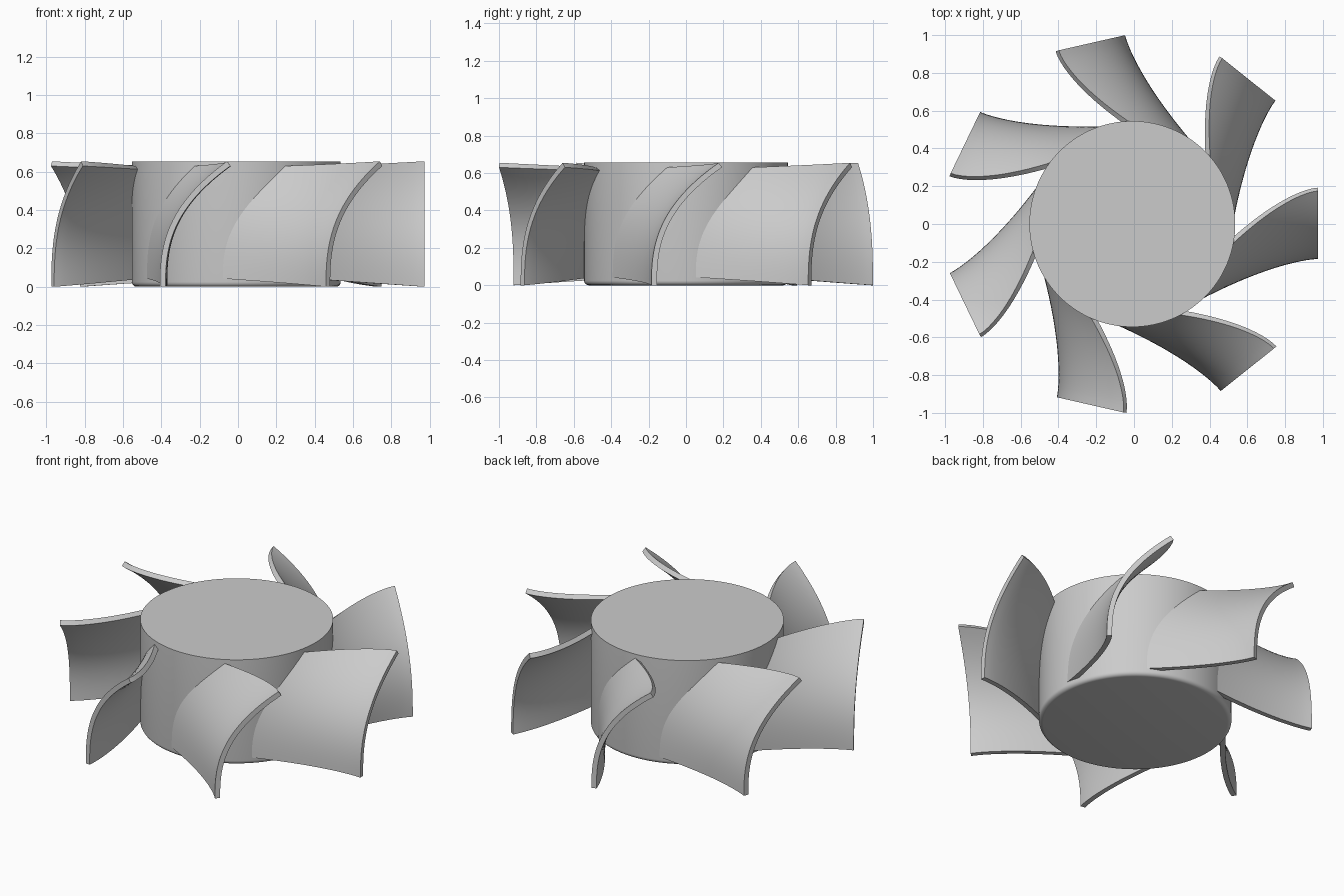
import bpy, bmesh, math

cube = bpy.data.objects.get("Cube")
if cube:
    bpy.data.objects.remove(cube, do_unlink=True)

BLADES = 7
HEIGHT = 0.655
TIP_X = 0.983        # flat outer end of a blade
ROOT_X = 0.28        # hidden inside the hub
THICK = 0.03
CENTRE_X = -0.009    # hub axis, so that the odd blade ring is centred

grey = bpy.data.materials.new("light_grey")
grey.use_nodes = True
colour = (0.6, 0.6, 0.6, 1)
grey.diffuse_color = colour
grey.node_tree.nodes["Principled BSDF"].inputs["Base Color"].default_value = colour


def finish(bm, name):
    """Turn a bmesh into a smooth shaded object with sharp edges kept."""
    bmesh.ops.recalc_face_normals(bm, faces=bm.faces)
    mesh = bpy.data.meshes.new(name)
    bm.to_mesh(mesh)
    bm.free()
    mesh.materials.append(grey)
    obj = bpy.data.objects.new(name, mesh)
    bpy.context.collection.objects.link(obj)
    bpy.ops.object.select_all(action='DESELECT')
    obj.select_set(True)
    bpy.context.view_layer.objects.active = obj
    bpy.ops.object.shade_smooth_by_angle(angle=math.radians(35))
    return obj


def blade_point(u, t):
    """Convex blade face: u runs from root to tip, t from bottom to top."""
    x = ROOT_X + (TIP_X - ROOT_X) * u
    d = TIP_X - x
    curl = t ** 2.6
    sweep = (0.44 + 0.48 * curl) * d ** 1.5
    y = -0.185 + 0.36 * curl - sweep
    low, high = 0.07 * d, HEIGHT - 0.055 * d
    return x, y, low + (high - low) * t


# Hub: solid drum with a rounded lower rim
bm = bmesh.new()
bmesh.ops.create_cone(bm, cap_ends=True, segments=128, radius1=0.545,
                      radius2=0.545, depth=HEIGHT)
bmesh.ops.translate(bm, verts=bm.verts, vec=(0, 0, HEIGHT / 2))
rim = [e for e in bm.edges if all(v.co.z < 0.01 for v in e.verts)]
bmesh.ops.bevel(bm, geom=rim, offset=0.025, segments=5, profile=0.5,
                affect='EDGES')
hub = finish(bm, "hub")
hub.location.x = CENTRE_X

# Blade: curled sheet, thickened on its hollow side
bm = bmesh.new()
NU, NT = 24, 28
rows = [[bm.verts.new(blade_point(i / NU, j / NT)) for j in range(NT + 1)]
        for i in range(NU + 1)]
for a, b in zip(rows, rows[1:]):
    for j in range(NT):
        bm.faces.new((a[j], b[j], b[j + 1], a[j + 1]))
bm.normal_update()
inner = {}
for v in list(bm.verts):
    inner[v] = bm.verts.new(v.co - v.normal * THICK)
for f in list(bm.faces):
    bm.faces.new([inner[v] for v in reversed(f.verts)])
for e in [e for e in bm.edges if e.is_boundary and e.verts[0] in inner]:
    p, q = e.verts
    bm.faces.new((p, q, inner[q], inner[p]))
first = finish(bm, "blade_1")

# Ring of blades
for k in range(BLADES):
    blade = first if k == 0 else first.copy()
    if k:
        blade.name = f"blade_{k + 1}"
        bpy.context.collection.objects.link(blade)
    blade.location.x = CENTRE_X
    blade.rotation_euler.z = math.tau * k / BLADES
